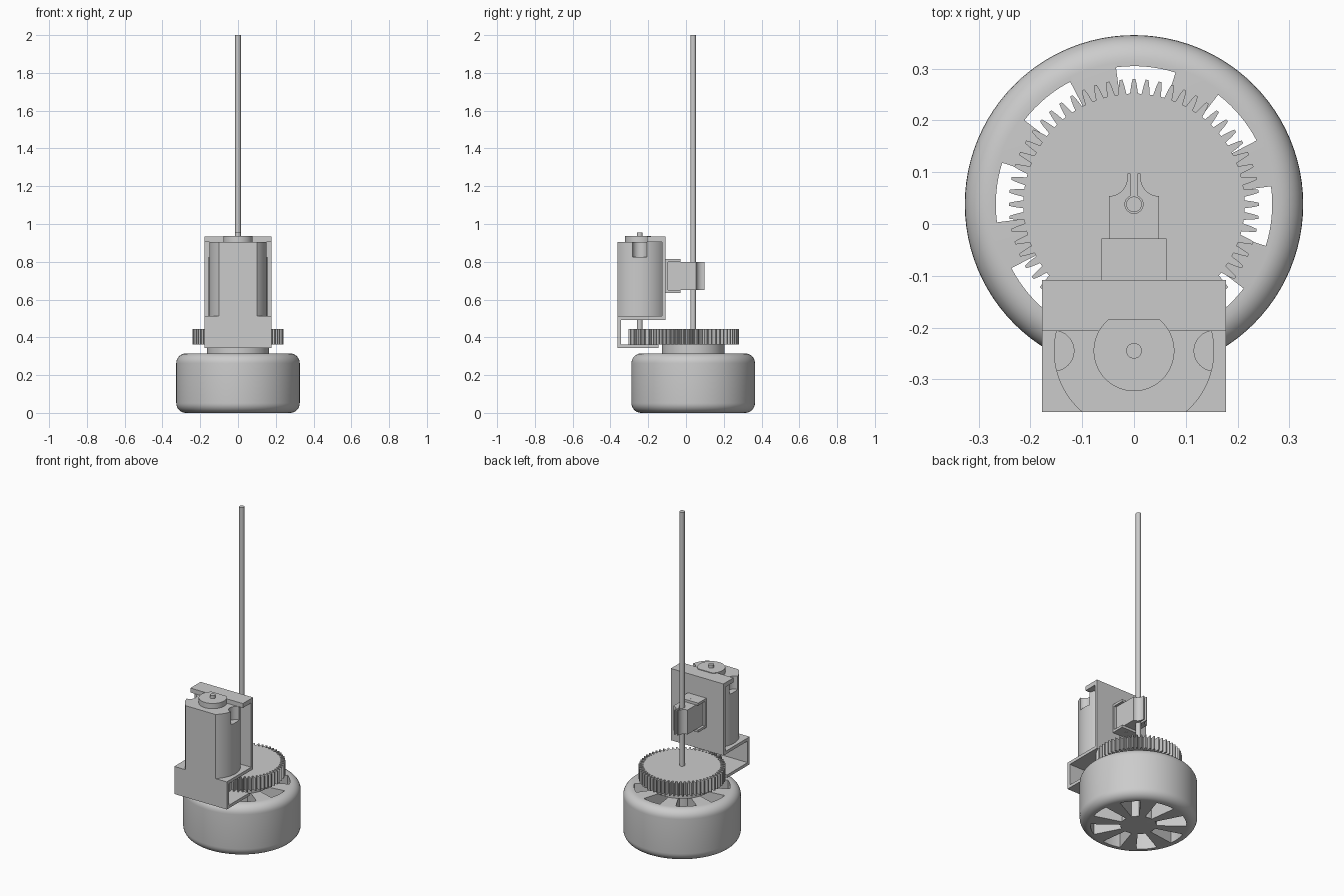
import bpy, bmesh
from math import sin, cos, pi, radians, sqrt, asin, atan2
from mathutils import Matrix, Vector

if "Cube" in bpy.data.objects:
    bpy.data.objects.remove(bpy.data.objects["Cube"])

AXLE_Y = 0.038      # wheel, gear and axle centre
MOTOR_Y = -0.245    # motor and pinion centre


def finish(bm, name, smooth=30):
    bmesh.ops.recalc_face_normals(bm, faces=bm.faces)
    me = bpy.data.meshes.new(name)
    bm.to_mesh(me)
    bm.free()
    ob = bpy.data.objects.new(name, me)
    bpy.context.collection.objects.link(ob)
    if smooth:
        shade(ob, smooth)
    return ob


def shade(ob, angle=30):
    bpy.ops.object.select_all(action='DESELECT')
    ob.select_set(True)
    bpy.context.view_layer.objects.active = ob
    bpy.ops.object.shade_smooth_by_angle(angle=radians(angle))


def add_prism(bm, pts, a, b, axis='z'):
    """Extrude an outline: (x, y) along z, or (y, z) along x."""
    place = (lambda p: (p[0], p[1], a)) if axis == 'z' else (lambda p: (a, p[0], p[1]))
    face = bm.faces.new([bm.verts.new(place(p)) for p in pts])
    out = bmesh.ops.extrude_face_region(bm, geom=[face])
    move = Vector((0, 0, b - a)) if axis == 'z' else Vector((b - a, 0, 0))
    bmesh.ops.translate(bm, vec=move, verts=[v for v in out['geom'] if isinstance(v, bmesh.types.BMVert)])


def prism(name, pts, a, b, axis='z', smooth=30):
    bm = bmesh.new()
    add_prism(bm, pts, a, b, axis)
    return finish(bm, name, smooth)


def arc(cx, cy, r, a0, a1, n):
    return [(cx + r * cos(radians(a0 + (a1 - a0) * i / n)),
             cy + r * sin(radians(a0 + (a1 - a0) * i / n))) for i in range(n + 1)]


def cylinder(name, x, y, r, z0, z1, n=48):
    return prism(name, arc(x, y, r, 0, 360, n)[:-1], z0, z1)


def gear(name, cy, teeth, root, tip, z0, z1):
    pts = []
    for i in range(teeth):
        for f, r in ((-.34, root), (-.22, root * .4 + tip * .6), (-.11, tip),
                     (.11, tip), (.22, root * .4 + tip * .6), (.34, root)):
            t = 2 * pi * (i + f) / teeth
            pts.append((r * cos(t), cy + r * sin(t)))
    return prism(name, pts, z0, z1, smooth=None)


def cut(ob, cutter):
    mod = ob.modifiers.new("cut", 'BOOLEAN')
    mod.operation, mod.solver, mod.object = 'DIFFERENCE', 'EXACT', cutter
    bpy.context.view_layer.objects.active = ob
    bpy.ops.object.modifier_apply(modifier=mod.name)
    bpy.data.objects.remove(cutter)
    shade(ob)


# Wheel: revolved profile with rounded shoulders
bm = bmesh.new()
profile = [(0, 0)] + arc(.275, .052, .052, -90, 0, 8) + arc(.275, .263, .052, 0, 90, 8) + [(0, .315)]
verts = [bm.verts.new((r, 0, z)) for r, z in profile]
edges = [bm.edges.new(p) for p in zip(verts, verts[1:])]
bmesh.ops.spin(bm, geom=verts + edges, cent=(0, 0, 0), axis=(0, 0, 1), angle=2 * pi, steps=96)
bmesh.ops.remove_doubles(bm, verts=bm.verts, dist=1e-5)
bmesh.ops.translate(bm, vec=(0, AXLE_Y, 0), verts=bm.verts)
wheel = finish(bm, "wheel")

# Eight wedge openings between the spokes
bm = bmesh.new()
for i in range(8):
    mid = -5 + 45 * i
    add_prism(bm, arc(0, AXLE_Y, .267, mid - 12.5, mid + 12.5, 8)
              + arc(0, AXLE_Y, .1, mid + 12.5, mid - 12.5, 3), -.1, .4)
cut(wheel, finish(bm, "spoke_cutter"))

# Hub, drive gear, axle
cylinder("hub", 0, AXLE_Y, .165, .314, .363, 64)
gear("drive_gear", AXLE_Y, 60, .214, .242, .362, .443)
cylinder("axle", 0, AXLE_Y, .015, .36, 2.0, 32)

# Motor body: round can with flat front and back, and two side vents
R, FLAT = .155, .118
a = 180 / pi * asin(FLAT / R)
body = prism("motor_body", arc(0, MOTOR_Y, R, -a, a, 24) + arc(0, MOTOR_Y, R, 180 - a, 180 + a, 24), .512, .905)
for sx in (-1, 1):
    cut(body, cylinder("vent_cutter", sx * R, MOTOR_Y, .039, .825, 1.0, 32))

# Motor boss with a flat against the top flange, shaft and pinion
f = 180 / pi * asin(.06 / .078)
prism("motor_boss", arc(0, MOTOR_Y, .078, 180 - f, 360 + f, 48), .9, .937)
cylinder("motor_shaft", 0, MOTOR_Y, .015, .362, .955, 32)
gear("pinion", MOTOR_Y, 14, .045, .061, .362, .443)

# Motor bracket: folded side profile plus notched top flange
W = .178
prism("motor_bracket", [(-.108, .933), (-.127, .933), (-.127, .512), (-.363, .512), (-.363, .343),
                        (-.145, .343), (-.145, .361), (-.343, .361), (-.343, .493), (-.108, .493)],
      -W, W, 'x', None)
prism("top_flange", [(-W, -.108), (-W, -.207), (-.068, -.207), (-.05, -.185),
                     (.05, -.185), (.068, -.207), (W, -.207), (W, -.108)], .906, .933, smooth=None)

# Clip holder: C-shaped channel with a vertical pin
prism("clip_holder", [(-.109, .635), (-.028, .635), (-.028, .65), (-.096, .65),
                      (-.096, .8), (-.028, .8), (-.028, .815), (-.109, .815)], -.063, .063, 'x', None)
cylinder("clip_pin", 0, -.067, .016, .634, .816, 32)

# Axle clip: block with two prongs around the axle
h = 180 / pi * asin(.007 / .0175)
half = ([(.048, -.094)] + arc(.048, .089, .035, 270, 180, 10) + [(.013, .098), (.007, .098)]
        + arc(0, AXLE_Y, .0175, 90 - h, -90, 14))
prism("axle_clip", half + [(-x, y) for x, y in reversed(half[:-1])], .65, .8)
